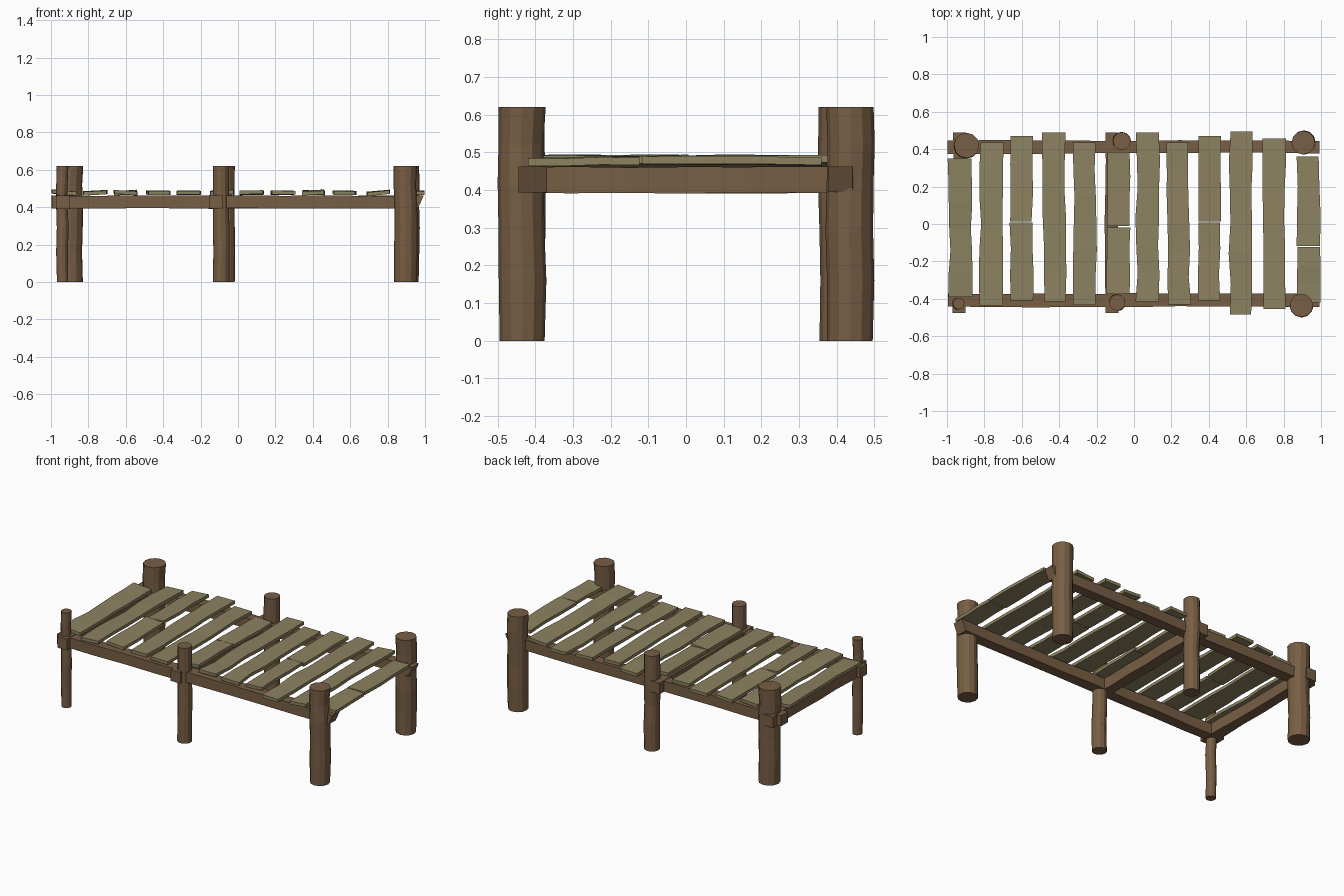
import bpy, bmesh, math, random
from mathutils import Vector

if "Cube" in bpy.data.objects:
    bpy.data.objects.remove(bpy.data.objects["Cube"])

random.seed(7)
J = random.uniform


def material(name, rgb):
    m = bpy.data.materials.new(name)
    m.diffuse_color = (*rgb, 1)
    m.use_nodes = True
    m.node_tree.nodes["Principled BSDF"].inputs["Base Color"].default_value = m.diffuse_color
    return m


BROWN = material("brown timber", (0.185, 0.112, 0.058))
OLIVE = material("weathered plank", (0.265, 0.225, 0.118))


def loft(name, rings, mat):
    """Skin a list of equal-length rings and cap both ends, flat shaded."""
    bm = bmesh.new()
    vs = [[bm.verts.new(p) for p in r] for r in rings]
    n = len(vs[0])
    for a, b in zip(vs, vs[1:]):
        for i in range(n):
            k = (i + 1) % n
            bm.faces.new((a[i], a[k], b[k], b[i]))
    bm.faces.new(vs[0])
    bm.faces.new(vs[-1])
    bmesh.ops.recalc_face_normals(bm, faces=bm.faces)
    me = bpy.data.meshes.new(name)
    bm.to_mesh(me)
    bm.free()
    me.materials.append(mat)
    ob = bpy.data.objects.new(name, me)
    bpy.context.collection.objects.link(ob)
    return ob


def post(name, x, y, r):
    """Slightly crooked round log."""
    rings = []
    for z in (0, 0.16, 0.29, 0.42, 0.52, 0.62):
        dx, dy = (J(-.005, .005), J(-.004, .004)) if 0 < z < 0.6 else (0, 0)
        s = r * J(0.96, 1.02)
        rings.append([(x + dx + s * math.cos(math.tau * i / 12),
                       y + dy + s * math.sin(math.tau * i / 12), z) for i in range(12)])
    loft(name, rings, BROWN)


def bar(name, start, end, width, height, mat, segs=6, wob=0.003, tilt=0.0, slant=0.0):
    """Rough rectangular timber between two points, wobbling along its length."""
    a, b = Vector(start), Vector(end)
    d = (b - a).normalized()
    side = d.cross(Vector((0, 0, 1)))
    rings = []
    for i in range(segs + 1):
        c = a.lerp(b, i / segs) + side * J(-wob, wob) + Vector((0, 0, J(-wob, wob) * 0.6))
        w = width / 2 + J(-wob, wob)
        ring = []
        for sx, sz in ((-1, -1), (1, -1), (1, 1), (-1, 1)):
            p = c + side * w * sx + Vector((0, 0, sz * height / 2 + sx * tilt))
            if i == segs:
                p += d * slant * sz
            ring.append(p)
        rings.append(ring)
    loft(name, rings, mat)


# Six posts
for name, x, y, r in (("back_left_post", -0.895, 0.42, 0.067),
                      ("front_left_post", -0.938, -0.425, 0.031),
                      ("back_middle_post", -0.065, 0.443, 0.049),
                      ("front_middle_post", -0.09, -0.42, 0.044),
                      ("back_right_post", 0.905, 0.435, 0.063),
                      ("front_right_post", 0.895, -0.435, 0.062)):
    post(name, x, y, r)

# Long side beams and the two cross beams
bar("front_beam", (-0.995, -0.408, 0.428), (0.978, -0.408, 0.428), 0.07, 0.068, BROWN, 8, slant=0.015)
bar("back_beam", (-0.998, 0.412, 0.428), (0.978, 0.412, 0.428), 0.07, 0.068, BROWN, 8, slant=0.015)
bar("left_cross_beam", (-0.934, -0.475, 0.428), (-0.934, 0.488, 0.428), 0.07, 0.072, BROWN)
bar("middle_cross_beam", (-0.121, -0.475, 0.428), (-0.121, 0.488, 0.428), 0.067, 0.072, BROWN)

# Deck planks: centre x, front y, back y, crack position (or None)
planks = ((-0.928, -0.39, 0.35, None), (-0.762, -0.435, 0.435, None),
          (-0.603, -0.41, 0.47, 0.01), (-0.426, -0.415, 0.49, None),
          (-0.265, -0.432, 0.435, None), (-0.082, -0.375, 0.385, -0.015),
          (0.074, -0.415, 0.49, None), (0.237, -0.43, 0.435, None),
          (0.402, -0.41, 0.47, 0.01), (0.572, -0.485, 0.495, None),
          (0.75, -0.455, 0.457, None), (0.932, -0.42, 0.36, -0.12))
for i, (x, y0, y1, crack) in enumerate(planks, 1):
    t = J(-0.006, 0.006)
    lean = J(-0.004, 0.004)
    if crack is None:
        bar(f"plank_{i}", (x - lean, y0, 0.477), (x + lean, y1, 0.477), 0.12, 0.02, OLIVE, 6, 0.004, t)
    else:
        bar(f"plank_{i}_front", (x, y0, 0.477), (x, crack - 0.003, 0.479), 0.12, 0.02, OLIVE, 3, 0.004, t)
        bar(f"plank_{i}_back", (x, crack + 0.003, 0.477), (x, y1, 0.477), 0.12, 0.02, OLIVE, 3, 0.004, -t)
